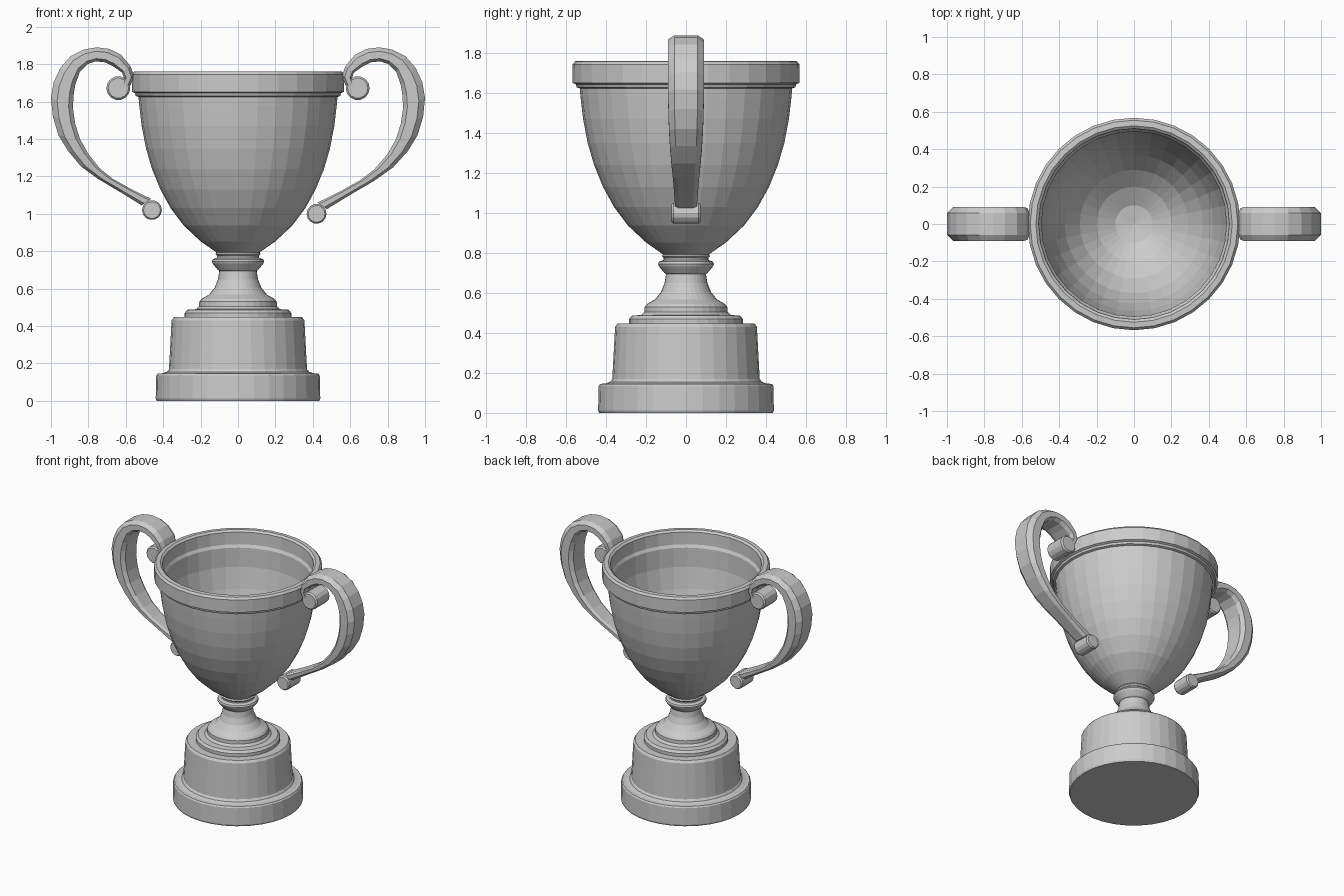
import bpy, bmesh
from math import pi, tau, cos, sin

SIDES = 32


def finish(bm, name):
    bmesh.ops.remove_doubles(bm, verts=bm.verts, dist=0.0005)
    bmesh.ops.recalc_face_normals(bm, faces=bm.faces)
    mesh = bpy.data.meshes.new(name)
    bm.to_mesh(mesh)
    bm.free()
    obj = bpy.data.objects.new(name, mesh)
    bpy.context.collection.objects.link(obj)
    return obj


def lathe(name, profile):
    """Revolve a (radius, height) profile around z."""
    bm = bmesh.new()
    vs = [bm.verts.new((r, 0, z)) for r, z in profile]
    es = [bm.edges.new(p) for p in zip(vs, vs[1:])]
    bmesh.ops.spin(bm, geom=vs + es, cent=(0, 0, 0), axis=(0, 0, 1),
                   angle=tau, steps=SIDES, use_merge=True)
    return finish(bm, name)


def loft(bm, rings):
    """Skin a row of equal closed rings and cap both ends."""
    rows = [[bm.verts.new(p) for p in ring] for ring in rings]
    n = len(rows[0])
    for a, b in zip(rows, rows[1:]):
        for i in range(n):
            j = (i + 1) % n
            bm.faces.new((a[i], a[j], b[j], b[i]))
    bm.faces.new(rows[0])
    bm.faces.new(rows[-1])


# Stepped plinth
lathe("plinth", [(0, 0), (0.435, 0), (0.44, 0.012), (0.437, 0.135), (0.43, 0.145),
                 (0.405, 0.147), (0.38, 0.155), (0.369, 0.17), (0.355, 0.43),
                 (0.343, 0.447), (0, 0.447)])

# Stem with foot rings and collar
lathe("stem", [(0, 0.44), (0.285, 0.447), (0.285, 0.47), (0.27, 0.487), (0.225, 0.49),
               (0.208, 0.505), (0.207, 0.53), (0.195, 0.545), (0.155, 0.568),
               (0.125, 0.605), (0.107, 0.65), (0.1, 0.695), (0.108, 0.7),
               (0.135, 0.733), (0.14, 0.745), (0.135, 0.757), (0.112, 0.765),
               (0.112, 0.775), (0.122, 0.785), (0.11, 0.8), (0, 0.8)])

# Hollow bowl with rolled rim
lathe("bowl", [(0, 0.785), (0.11, 0.79), (0.2, 0.853), (0.29, 0.937), (0.36, 1.03),
               (0.415, 1.13), (0.46, 1.24), (0.492, 1.35), (0.515, 1.47),
               (0.528, 1.58), (0.532, 1.625), (0.547, 1.63), (0.552, 1.645),
               (0.567, 1.652), (0.568, 1.745), (0.555, 1.76), (0.525, 1.762),
               (0.51, 1.75), (0.507, 1.66), (0.495, 1.64), (0.492, 1.5),
               (0.465, 1.35), (0.425, 1.21), (0.37, 1.09), (0.29, 0.98),
               (0.2, 0.9), (0.1, 0.845), (0, 0.83)])

# Handle stations: outer x, z, inner x, z, half width
STATIONS = [
    (0.575, 1.685, 0.625, 1.685, 0.08), (0.555, 1.735, 0.61, 1.725, 0.085),
    (0.575, 1.79, 0.62, 1.755, 0.09), (0.625, 1.85, 0.67, 1.79, 0.09),
    (0.69, 1.882, 0.71, 1.81, 0.09), (0.755, 1.89, 0.76, 1.815, 0.09),
    (0.825, 1.878, 0.805, 1.80, 0.09), (0.895, 1.843, 0.845, 1.76, 0.09),
    (0.95, 1.78, 0.87, 1.69, 0.09), (0.985, 1.705, 0.88, 1.63, 0.09),
    (1.0, 1.62, 0.882, 1.56, 0.09), (0.99, 1.52, 0.87, 1.48, 0.088),
    (0.96, 1.42, 0.845, 1.40, 0.085), (0.908, 1.335, 0.80, 1.32, 0.08),
    (0.83, 1.25, 0.73, 1.24, 0.073), (0.73, 1.18, 0.65, 1.18, 0.066),
    (0.6, 1.105, 0.54, 1.12, 0.06), (0.475, 1.03, 0.425, 1.065, 0.055)]

# Octagonal section: (position from outer to inner, share of half width)
SECTION = [(0, 0.65), (0.28, 1), (0.8, 1), (1, 0.7),
           (1, -0.7), (0.8, -1), (0.28, -1), (0, -0.65)]


def handle(name, side, foot):
    bm = bmesh.new()
    rings = []
    for k, (ox, oz, ix, iz, w) in enumerate(STATIONS):
        t = max(0, (k - 13) / 4)          # ease the tail toward the foot scroll
        dx, dz = (foot[0] - 0.42) * t, (foot[1] - 1.005) * t
        rings.append([(side * (ox + (ix - ox) * u + dx), w * v,
                       oz + (iz - oz) * u + dz) for u, v in SECTION])
    loft(bm, rings)
    # Scroll rolls at both ends
    for cx, cz, r, w in ((0.64, 1.672, 0.064, 0.08), (*foot, 0.053, 0.073)):
        loft(bm, [[(side * (cx + s * cos(tau * i / 14)), y, cz + s * sin(tau * i / 14))
                   for i in range(14)]
                  for y, s in ((-w, r * 0.85), (-w + 0.01, r), (w - 0.01, r), (w, r * 0.85))])
    return finish(bm, name)


handle("right_handle", 1, (0.42, 1.0))
handle("left_handle", -1, (0.46, 1.02))
